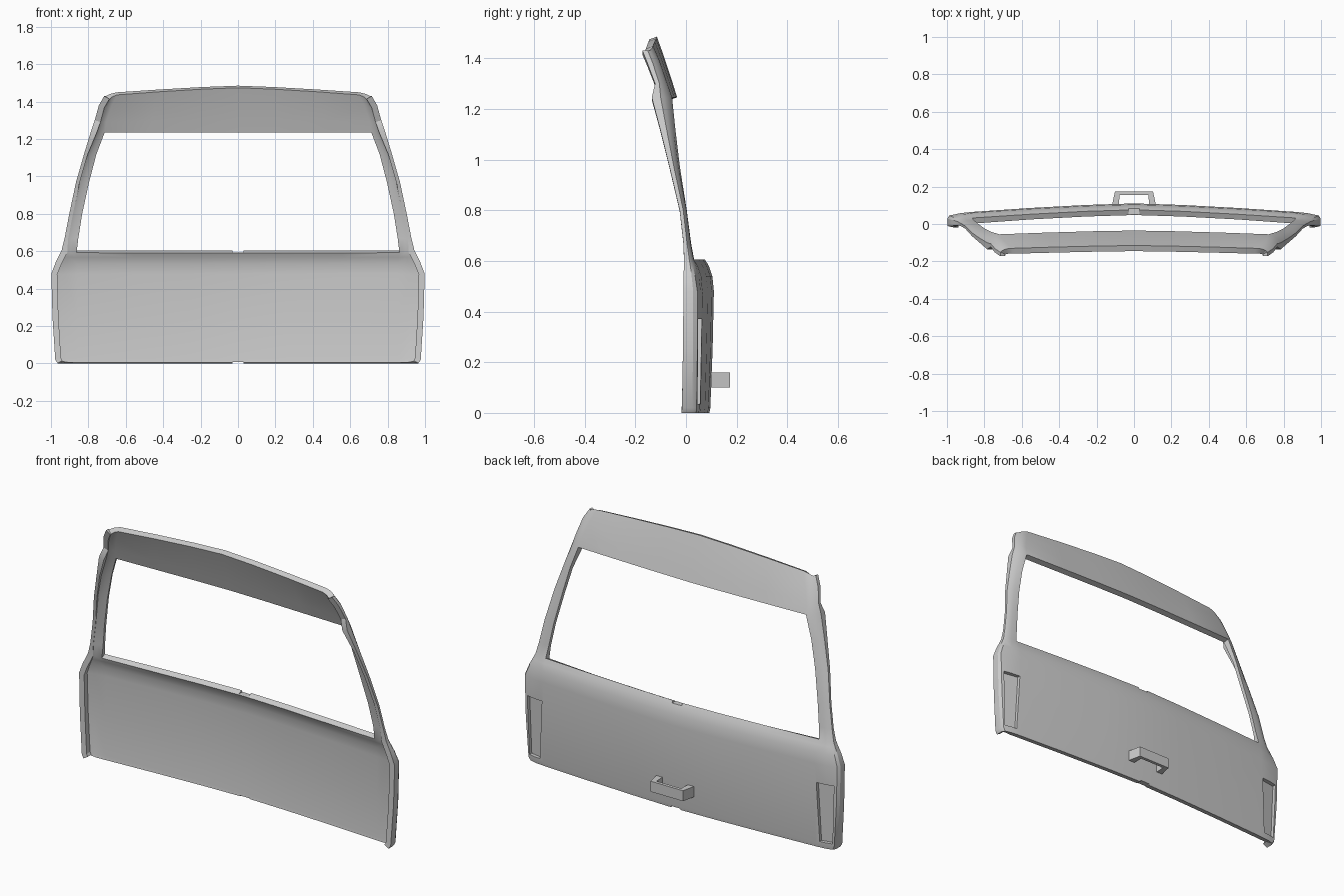
import bpy, bmesh

if "Cube" in bpy.data.objects:
    bpy.data.objects.remove(bpy.data.objects["Cube"])

def make_object(name, verts, faces):
    me = bpy.data.meshes.new(name)
    me.from_pydata(verts, [], faces)
    ob = bpy.data.objects.new(name, me)
    bpy.context.collection.objects.link(ob)
    return ob

def apply_all(ob):
    bpy.context.view_layer.objects.active = ob
    for m in list(ob.modifiers):
        bpy.ops.object.modifier_apply(modifier=m.name)

def prism(name, poly, z0, z1, top=None):
    """Vertical prism from an (x, y) outline, with an optional different top outline."""
    top = top or poly
    n = len(poly)
    verts = [(x, y, z0) for x, y in poly] + [(x, y, z1) for x, y in top]
    faces = [tuple(range(n))[::-1], tuple(range(n, 2 * n))]
    faces += [(i, (i + 1) % n, n + (i + 1) % n, n + i) for i in range(n)]
    ob = make_object(name, verts, faces)
    bm = bmesh.new()
    bm.from_mesh(ob.data)
    bmesh.ops.recalc_face_normals(bm, faces=bm.faces)
    bm.to_mesh(ob.data)
    bm.free()
    return ob

# Sections of the rear skin from bottom to top:
# z, drop at side, x of opening edge, x of side, y centre, y opening edge, y side, y front lip
rows = [
    (0.00, 0, .86, .965, .093, .055, .040, -.018),
    (0.02, 0, .86, .977, .096, .058, .042, -.016),
    (0.25, 0, .86, .992, .105, .062, .045, -.012),
    (0.48, 0, .86, .998, .110, .065, .045, -.010),
    (0.54, 0, .86, .975, .104, .060, .036, -.010),
    (0.58, 0, .862, .955, .090, .046, .028, -.008),
    (0.605, 0, .865, .943, .076, .032, .022, -.008),
    (0.67, 0, .855, .927, 0, .020, .010, -.010),
    (0.80, 0, .835, .902, 0, .003, -.005, -.025),
    (0.97, 0, .800, .866, 0, -.024, -.040, -.065),
    (1.12, 0, .763, .823, 0, -.042, -.066, -.102),
    (1.245, 0, .720, .785, -.035, -.055, -.085, -.135),
    (1.31, .01, .710, .766, -.055, -.075, -.098, -.122),
    (1.41, .03, .680, .744, -.088, -.105, -.122, -.152),
    (1.485, .055, .650, .715, -.115, -.130, -.142, -.172),
]
SILL, HEADER = 6, 11
verts, faces = [], []
for z, drop, xi, xo, yc, yi, yo, yf in rows:
    for t in (0, .3, .65, 1):
        verts.append((xi * t, yc + (yi - yc) * t ** 1.4, z - drop * .65 * t ** 1.3))
    verts.append(((xi + xo) / 2, (yi + yo) / 2 + .003, z - drop * .8))
    verts.append((xo - .010, yo, z - drop))
    verts.append((xo, yo + (yf - yo) * .3, z - drop))
    verts.append((xo, yf, z - drop))
W = 8
for r in range(len(rows) - 1):
    for c in range(W - 1):
        if SILL <= r < HEADER and c < 3:
            continue        # window opening
        a = r * W + c
        faces.append((a, a + W, a + W + 1, a + 1))

gate = make_object("tailgate_shell", verts, faces)
group = gate.vertex_groups.new(name="thickness")
for v in gate.data.vertices:
    pillar = SILL < v.index // W < HEADER
    group.add([v.index], .6 if pillar else 1, 'REPLACE')
bm = bmesh.new()
bm.from_mesh(gate.data)
deform = bm.verts.layers.deform.verify()
bmesh.ops.delete(bm, geom=[v for v in bm.verts if not v.link_faces], context='VERTS')
bm.to_mesh(gate.data)
bm.free()

mir = gate.modifiers.new("mirror", 'MIRROR')
mir.use_clip = True
sol = gate.modifiers.new("solid", 'SOLIDIFY')
sol.thickness = .032
sol.offset = -1
sol.vertex_group = "thickness"
apply_all(gate)

# Lamp pockets in the rear corners, plus lock notches in sill and bottom edge
cutters = []
for s in (-1, 1):
    low = [(s * .885, .039), (s * .958, .025), (s * .958, .2), (s * .885, .2)]
    high = [(s * .868, .044), (s * .970, .027), (s * .970, .2), (s * .868, .2)]
    cutters.append(prism("pocket_cutter", low, .035, .37, high))
notch = [(-.03, -.05), (.03, -.05), (.03, .2), (-.03, .2)]
cutters.append(prism("sill_notch_cutter", notch, .592, .65))
cutters.append(prism("bottom_notch_cutter", notch, -.05, .008))
for c in cutters:
    b = gate.modifiers.new("cut", 'BOOLEAN')
    b.operation = 'DIFFERENCE'
    b.solver = 'EXACT'
    b.object = c
apply_all(gate)
for c in cutters:
    bpy.data.objects.remove(c)

# Pull handle on the rear face
outline = [(-.118, .098), (-.102, .173), (.102, .173), (.118, .098),
           (.080, .098), (.078, .155), (-.078, .155), (-.080, .098)]
handle = prism("pull_handle", outline, .10, .16)

bpy.ops.object.select_all(action='DESELECT')
gate.select_set(True)
bpy.context.view_layer.objects.active = gate
bpy.ops.object.shade_smooth_by_angle(angle=.5)
